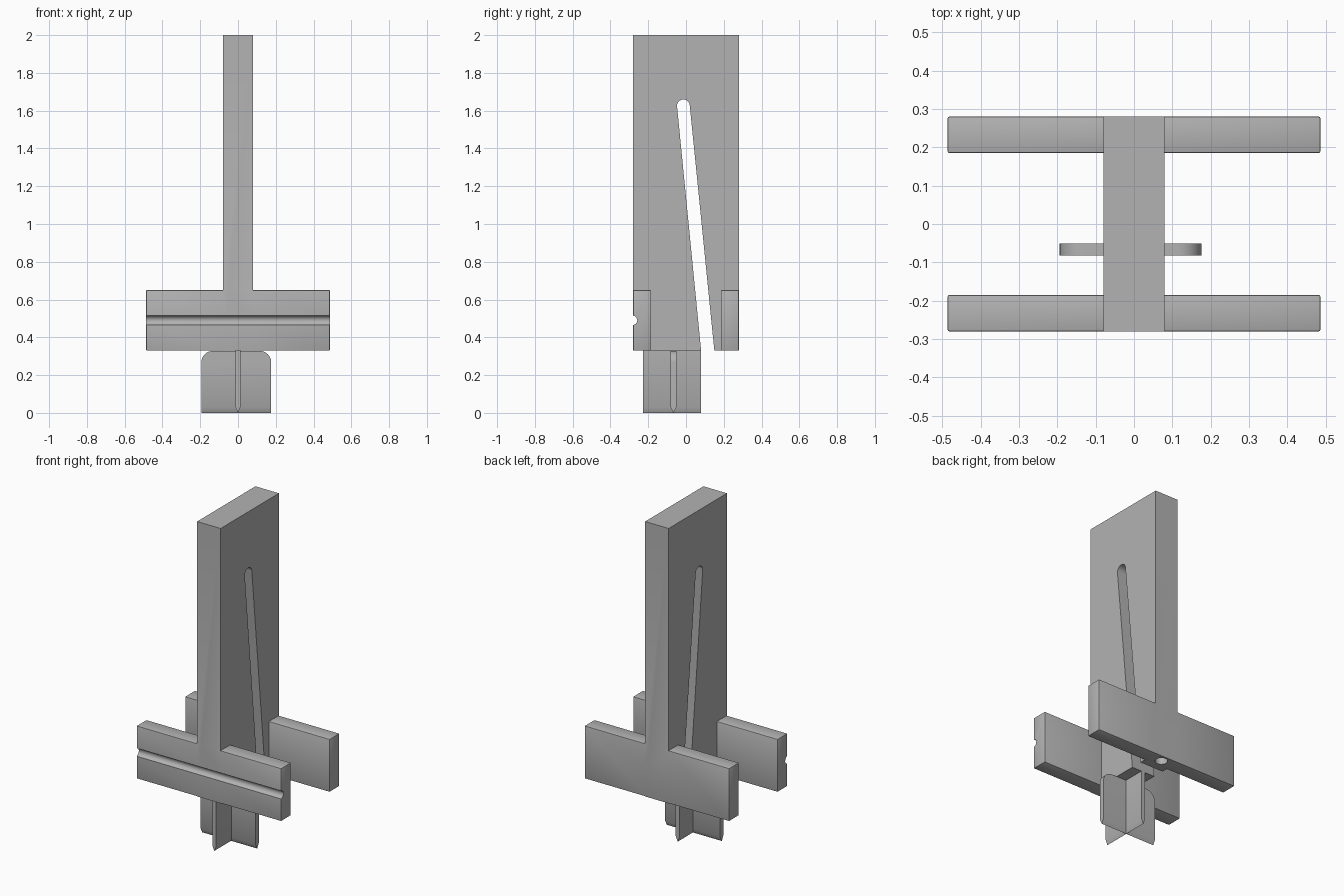
import bpy, bmesh, math
from mathutils import Vector

cube = bpy.data.objects.get("Cube")
if cube:
    bpy.data.objects.remove(cube, do_unlink=True)

grey = bpy.data.materials.new("plain grey")
grey.use_nodes = True
colour = (0.45, 0.45, 0.45, 1)
grey.diffuse_color = colour
grey.node_tree.nodes["Principled BSDF"].inputs["Base Color"].default_value = colour


def make(name, bm):
    bmesh.ops.recalc_face_normals(bm, faces=bm.faces)
    mesh = bpy.data.meshes.new(name)
    bm.to_mesh(mesh)
    bm.free()
    mesh.materials.append(grey)
    obj = bpy.data.objects.new(name, mesh)
    bpy.context.collection.objects.link(obj)
    return obj


def prism(outline, axis, low, high):
    """Extrude an outline of (side, z) points along the x (0) or y (1) axis."""
    bm = bmesh.new()
    place = lambda s, z: (low, s, z) if axis == 0 else (s, low, z)
    face = bm.faces.new([bm.verts.new(place(s, z)) for s, z in outline])
    new = bmesh.ops.extrude_face_region(bm, geom=[face])["geom"]
    for v in new:
        if isinstance(v, bmesh.types.BMVert):
            v.co[axis] = high
    return bm


def arc(s, z, radius, start, end, steps):
    angles = [math.radians(start + (end - start) * i / steps) for i in range(steps + 1)]
    return [(s + radius * math.cos(a), z + radius * math.sin(a)) for a in angles]


def rect(s0, s1, z0, z1):
    return [(s0, z0), (s1, z0), (s1, z1), (s0, z1)]


def combine(target, other, operation):
    """Boolean another solid into the target, bake it and drop the helper."""
    mod = target.modifiers.new("Join", "BOOLEAN")
    mod.operation, mod.object, mod.solver = operation, other, "EXACT"
    graph = bpy.context.evaluated_depsgraph_get()
    baked = bpy.data.meshes.new_from_object(target.evaluated_get(graph))
    target.modifiers.clear()
    target.data = baked
    bpy.data.objects.remove(other, do_unlink=True)


BASE, BAR_TOP = 0.33, 0.65

# Upright blade with its slanted slot, open at the bottom
slot = arc(-0.014, 1.625, 0.034, 5, 175, 14)
outline = [(-0.28, BASE), (-0.28, 2), (0.28, 2), (0.28, BASE), (0.15, BASE)] + slot + [(0.08, BASE)]
body = make("blade_and_crossbars", prism(outline, 0, -0.079, 0.079))

# Front and back crossbars with softened edges
for side in (-1, 1):
    y0, y1 = sorted((side * 0.185, side * 0.28))
    bm = prism(rect(y0, y1, BASE, BAR_TOP), 0, -0.486, 0.486)
    bmesh.ops.bevel(bm, geom=bm.edges[:], offset=0.004, segments=2, profile=0.5, affect="EDGES")
    combine(body, make("crossbar", bm), "UNION")

# Round groove along the front crossbar
groove = make("groove_cutter", prism(arc(-0.283, 0.49, 0.025, 0, 345, 23), 0, -0.6, 0.6))
combine(body, groove, "DIFFERENCE")

# Round socket in the underside of the back crossbar
bm = bmesh.new()
bmesh.ops.create_cone(bm, cap_ends=True, segments=32, radius1=0.035, radius2=0.035, depth=0.2)
bmesh.ops.translate(bm, verts=bm.verts, vec=(0, 0.234, BASE))
combine(body, make("socket_cutter", bm), "DIFFERENCE")


def fin(name, outline, axis, low, high):
    """Thin plate whose bottom edge tapers to a ridge."""
    bm = prism(outline, axis, low, high)
    geom = bm.verts[:] + bm.edges[:] + bm.faces[:]
    bmesh.ops.bisect_plane(bm, geom=geom, plane_co=Vector((0, 0, 0.03)), plane_no=Vector((0, 0, 1)))
    for v in bm.verts:
        if v.co.z < 0.001:
            v.co[axis] = (low + high) / 2
    bmesh.ops.remove_doubles(bm, verts=bm.verts, dist=0.0001)
    return make(name, bm)


# Crossed fins below the blade, the wide one with rounded shoulders
shoulders = arc(0.115, 0.267, 0.061, 0, 90, 10) + arc(-0.133, 0.267, 0.061, 90, 180, 10)
wide = fin("wide_fin", [(-0.194, 0), (0.176, 0)] + shoulders, 1, -0.082, -0.051)
deep = fin("deep_fin", rect(-0.228, 0.08, 0, BASE + 0.001), 0, -0.013, 0.013)

# Smooth the curved surfaces only
for obj in (body, wide, deep):
    bpy.ops.object.select_all(action="DESELECT")
    obj.select_set(True)
    bpy.context.view_layer.objects.active = obj
    bpy.ops.object.shade_smooth_by_angle(angle=math.radians(35))
